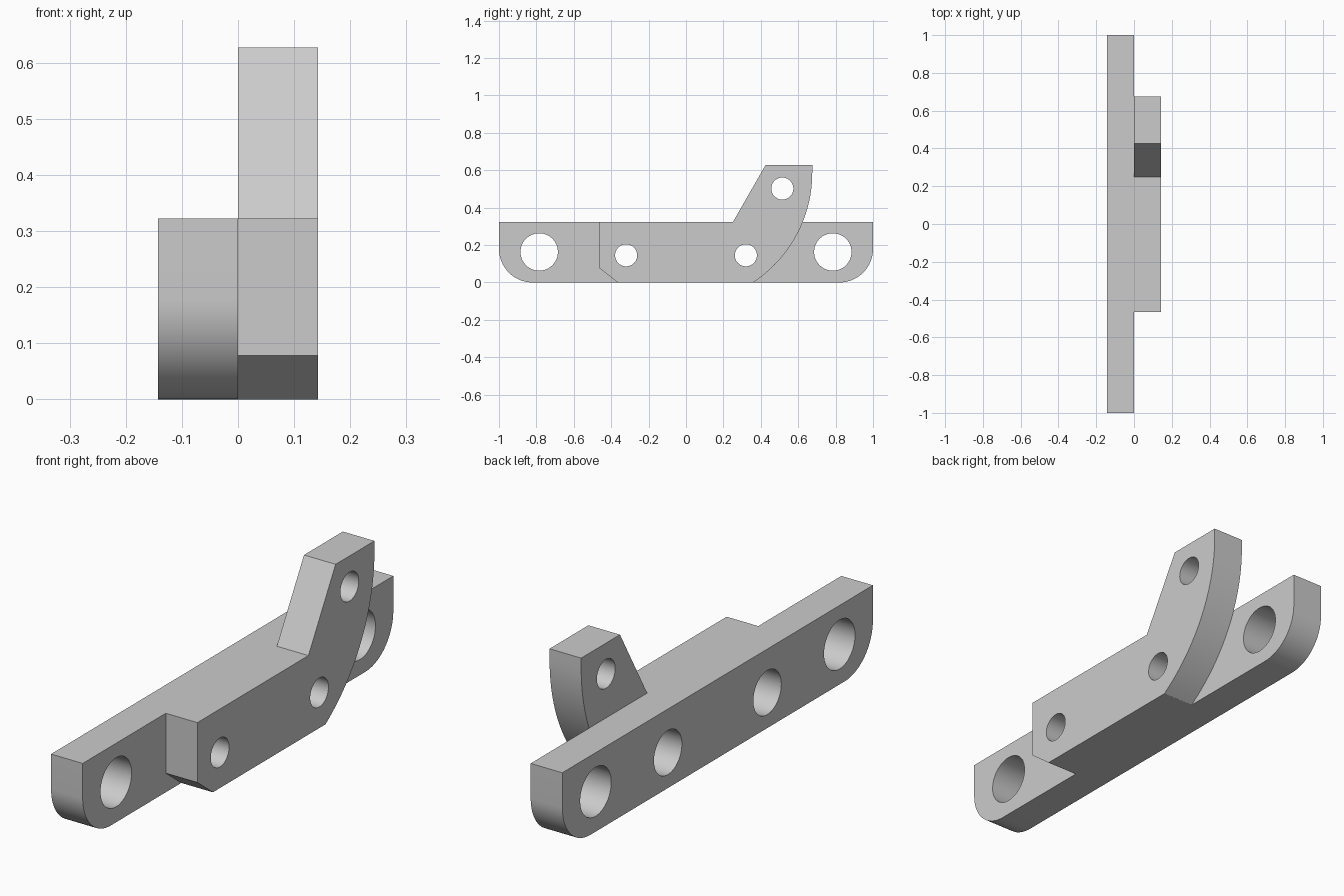
import bpy, bmesh
from math import sin, cos, pi, atan2

cube = bpy.data.objects.get("Cube")
if cube:
    bpy.data.objects.remove(cube, do_unlink=True)

gray = bpy.data.materials.new("light_gray")
gray.use_nodes = True
color = (0.6, 0.6, 0.6, 1)
gray.diffuse_color = color
gray.node_tree.nodes["Principled BSDF"].inputs["Base Color"].default_value = color

THICK = 0.1425
HEIGHT = 0.322


def arc(cy, cz, r, start, end, steps):
    """Points (y, z) along a circular arc."""
    angles = [start + (end - start) * i / steps for i in range(steps + 1)]
    return [(cy + r * cos(a), cz + r * sin(a)) for a in angles]


def plate(name, outline, holes, x):
    """Extrude a (y, z) outline with round holes along x, centred at x."""
    curve = bpy.data.curves.new(name, "CURVE")
    curve.dimensions = "2D"
    curve.fill_mode = "BOTH"
    curve.extrude = THICK / 2
    loops = [outline] + [arc(y, z, r, 0, 2 * pi, 48)[:-1] for y, z, r in holes]
    for loop in loops:
        spline = curve.splines.new("POLY")
        spline.points.add(len(loop) - 1)
        for point, (y, z) in zip(spline.points, loop):
            point.co = (y, z, 0, 1)
        spline.use_cyclic_u = True
    obj = bpy.data.objects.new(name, curve)
    bpy.context.collection.objects.link(obj)
    obj.rotation_euler = (pi / 2, 0, pi / 2)
    obj.location.x = x
    bpy.ops.object.select_all(action="DESELECT")
    obj.select_set(True)
    bpy.context.view_layer.objects.active = obj
    bpy.ops.object.convert(target="MESH")
    obj = bpy.context.object
    # Weld caps to walls
    bm = bmesh.new()
    bm.from_mesh(obj.data)
    bmesh.ops.remove_doubles(bm, verts=bm.verts, dist=0.0001)
    bmesh.ops.recalc_face_normals(bm, faces=bm.faces)
    bm.to_mesh(obj.data)
    bm.free()
    obj.data.materials.clear()
    obj.data.materials.append(gray)
    bpy.ops.object.shade_smooth_by_angle(angle=pi / 6)
    return obj


# Long bar with rounded lower corners and four holes
R = 0.18
bar = arc(R - 1, R, R, pi, 1.5 * pi, 20) + arc(1 - R, R, R, 1.5 * pi, 2 * pi, 20)
bar += [(1, HEIGHT), (-1, HEIGHT)]
bar_holes = [(s * y, z, r) for s in (-1, 1)
             for y, z, r in ((0.785, 0.163, 0.1), (0.32, 0.145, 0.09))]
plate("long_bar", bar, bar_holes, -THICK / 2)

# Shorter plate with a raised arm and a curved rear edge
ARC_R, ARC_Z, REAR, TOP = 0.70, 0.585, 0.675, 0.627
centre = REAR - ARC_R
arm = [(-0.465, HEIGHT), (-0.465, 0.078), (-0.365, 0)]
arm += arc(centre, ARC_Z, ARC_R, atan2(-ARC_Z, 0.36 - centre), 0, 28)
arm[3] = (arm[3][0], 0)
arm += [(REAR, TOP), (0.425, TOP), (0.25, HEIGHT)]
arm_holes = [(-0.32, 0.145, 0.059), (0.32, 0.145, 0.059), (0.515, 0.502, 0.059)]
plate("arm_plate", arm, arm_holes, THICK / 2)
